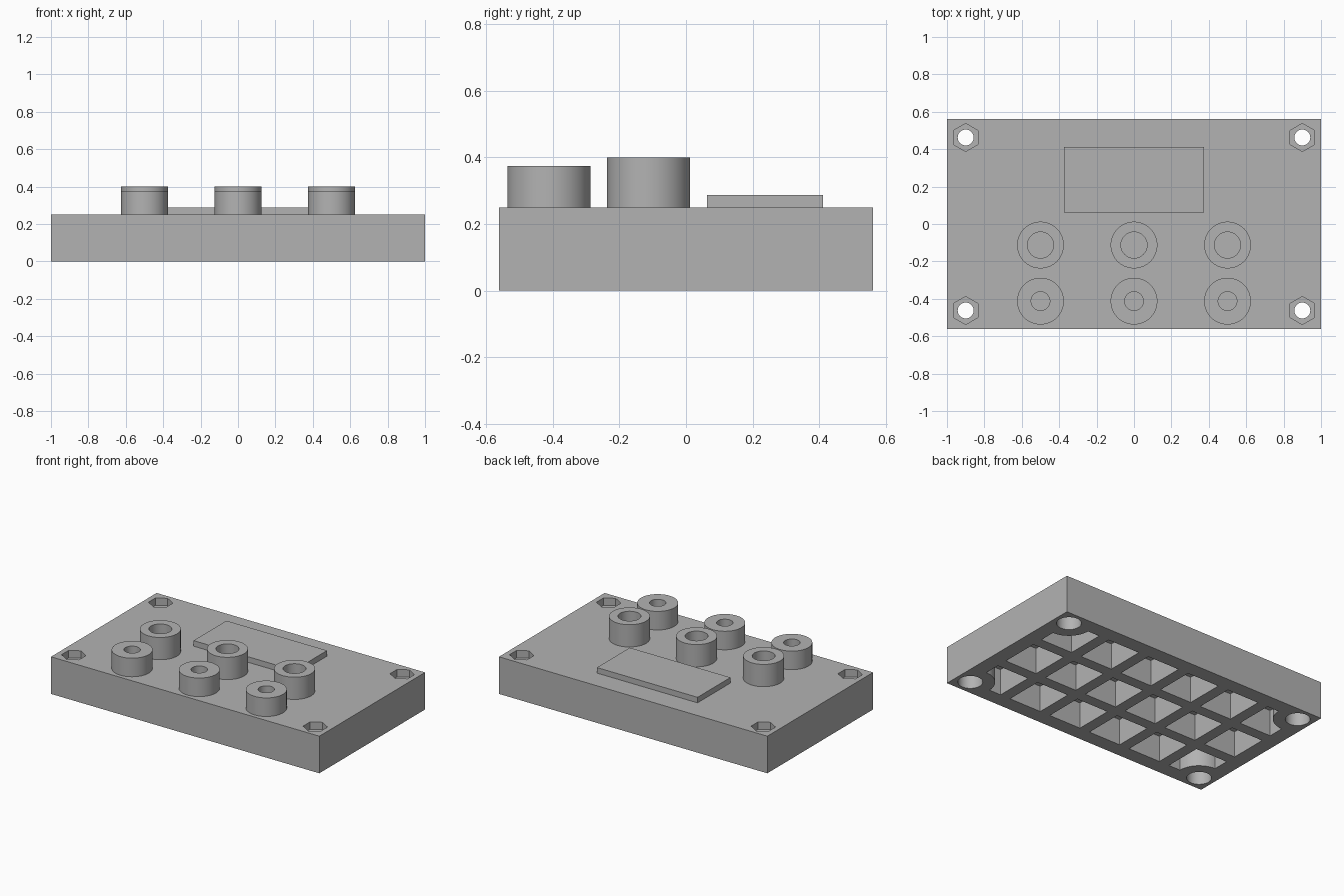
import bpy, bmesh, math
from mathutils import Matrix, Vector

old = bpy.data.objects.get("Cube")
if old:
    bpy.data.objects.remove(old, do_unlink=True)

grey = bpy.data.materials.new("grey_plastic")
grey.use_nodes = True
COLOUR = (0.45, 0.45, 0.45, 1)
grey.diffuse_color = COLOUR
grey.node_tree.nodes["Principled BSDF"].inputs["Base Color"].default_value = COLOUR

LENGTH, DEPTH, HEIGHT = 2.0, 1.125, 0.25
CORNERS = [(sx * 0.9, sy * 0.4625) for sx in (-1, 1) for sy in (-1, 1)]


def box(bm, x0, x1, y0, y1, z0, z1):
    centre = Vector((x0 + x1, y0 + y1, z0 + z1)) / 2
    size = Matrix.Diagonal((x1 - x0, y1 - y0, z1 - z0, 1))
    bmesh.ops.create_cube(bm, size=1, matrix=Matrix.Translation(centre) @ size)


def prism(bm, x, y, z0, z1, radius, sides=48):
    bmesh.ops.create_cone(bm, cap_ends=True, segments=sides, radius1=radius,
                          radius2=radius, depth=z1 - z0,
                          matrix=Matrix.Translation((x, y, (z0 + z1) / 2)))


def make(name, bm):
    mesh = bpy.data.meshes.new(name)
    bm.to_mesh(mesh)
    bm.free()
    mesh.materials.append(grey)
    obj = bpy.data.objects.new(name, mesh)
    bpy.context.collection.objects.link(obj)
    return obj


def subtract(target, cutter):
    """Cut one part from another, then discard the cutter."""
    mod = target.modifiers.new("cut", "BOOLEAN")
    mod.operation, mod.solver, mod.object = "DIFFERENCE", "EXACT", cutter
    bpy.context.view_layer.update()
    graph = bpy.context.evaluated_depsgraph_get()
    result = bpy.data.meshes.new_from_object(target.evaluated_get(graph))
    target.modifiers.clear()
    target.data = result
    bpy.data.objects.remove(cutter, do_unlink=True)


def smooth(obj):
    bpy.ops.object.select_all(action="DESELECT")
    obj.select_set(True)
    bpy.context.view_layer.objects.active = obj
    bpy.ops.object.shade_smooth_by_angle(angle=math.radians(30))


def corner_cutter(name, z0, z1, radius, sides=48):
    bm = bmesh.new()
    for x, y in CORNERS:
        prism(bm, x, y, z0, z1, radius, sides)
    return make(name, bm)


# Slab body
bm = bmesh.new()
box(bm, -LENGTH / 2, LENGTH / 2, -DEPTH / 2, DEPTH / 2, 0, HEIGHT)
body = make("body", bm)

# Ribbed underside: a grid of pockets that leaves round bosses at the corners
WALL, RIB, COLUMNS, ROWS, CEILING = 0.1, 0.075, 6, 3, 0.175
pitch_x = (LENGTH - 2 * WALL + RIB) / COLUMNS
pitch_y = (DEPTH - 2 * WALL + RIB) / ROWS
bm = bmesh.new()
for i in range(COLUMNS):
    for j in range(ROWS):
        x = -LENGTH / 2 + WALL + i * pitch_x
        y = -DEPTH / 2 + WALL + j * pitch_y
        box(bm, x, x + pitch_x - RIB, y, y + pitch_y - RIB, -0.1, CEILING)
pockets = make("pocket_cutter", bm)
subtract(pockets, corner_cutter("boss_cutter", -0.2, 0.3, 0.15))
subtract(body, pockets)

# Screw holes: wide bore below, narrow hole through, hexagonal recess on top
subtract(body, corner_cutter("bore_cutter", -0.1, 0.125, 0.075))
subtract(body, corner_cutter("hole_cutter", 0.1, 0.3, 0.0425))
subtract(body, corner_cutter("hex_cutter", 0.2, 0.3, 0.075, 6))
smooth(body)

# Raised panel
bm = bmesh.new()
box(bm, -0.375, 0.375, 0.0625, 0.4125, HEIGHT, 0.2875)
make("raised_panel", bm)

# Two rows of hollow round posts
for row, y, top, bore in (("rear", -0.1125, 0.4, 0.07), ("front", -0.4125, 0.375, 0.05)):
    for side, x in (("right", -0.5), ("middle", 0), ("left", 0.5)):
        bm = bmesh.new()
        prism(bm, x, y, HEIGHT, top, 0.125, 64)
        post = make(f"{row}_{side}_post", bm)
        bm = bmesh.new()
        prism(bm, x, y, HEIGHT + 0.002, top + 0.1, bore)
        subtract(post, make("post_cutter", bm))
        smooth(post)
